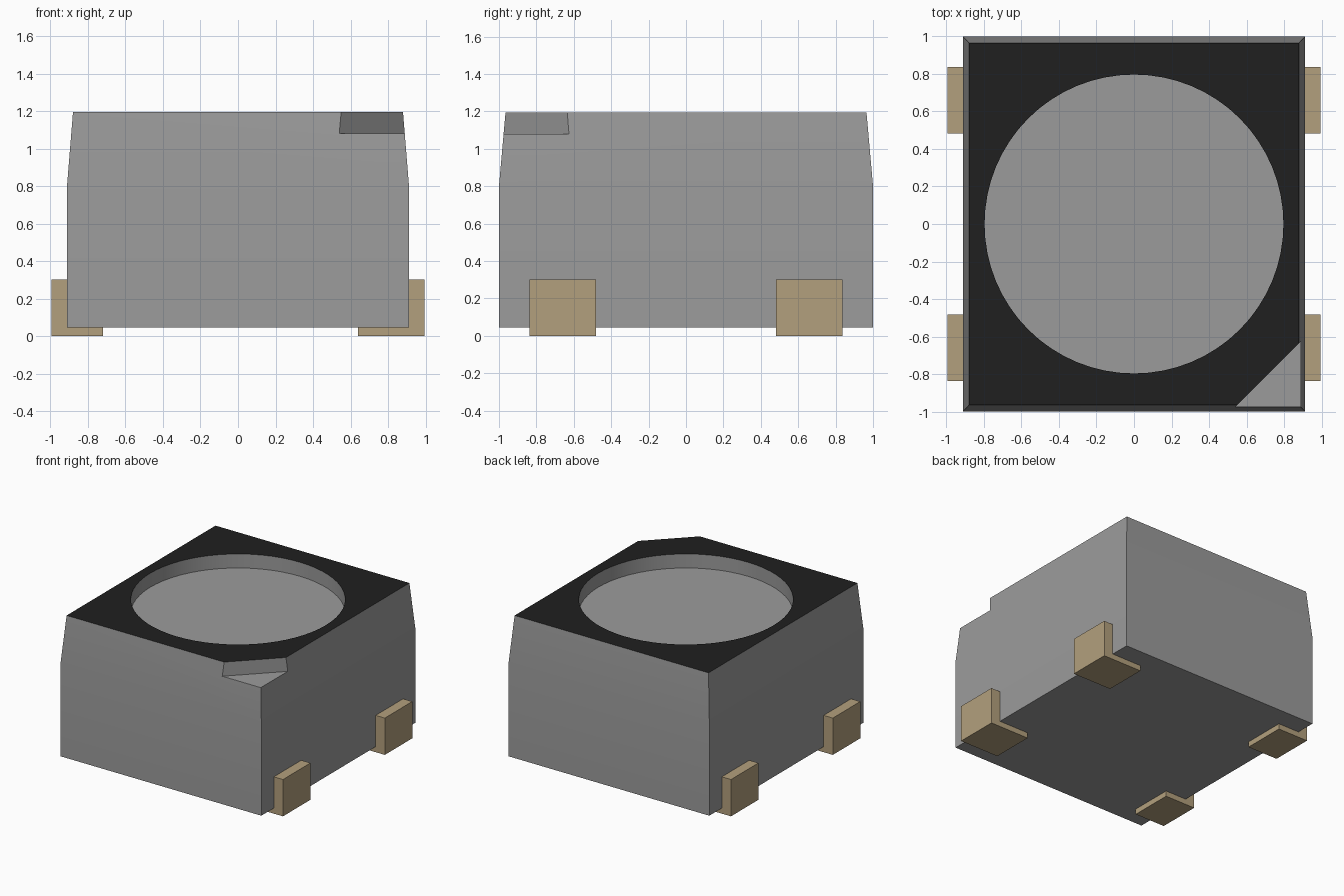
import bpy, bmesh

if "Cube" in bpy.data.objects:
    bpy.data.objects.remove(bpy.data.objects["Cube"])


def material(name, rgb):
    m = bpy.data.materials.new(name)
    m.diffuse_color = (*rgb, 1)
    m.use_nodes = True
    m.node_tree.nodes["Principled BSDF"].inputs["Base Color"].default_value = m.diffuse_color
    return m


grey = material("grey housing", (0.33, 0.33, 0.33))
black = material("black top", (0.014, 0.014, 0.014))
tan = material("tan metal", (0.45, 0.35, 0.205))


def make_object(name, bm, mats):
    bmesh.ops.recalc_face_normals(bm, faces=bm.faces)
    mesh = bpy.data.meshes.new(name)
    bm.to_mesh(mesh)
    bm.free()
    for m in mats:
        mesh.materials.append(m)
    obj = bpy.data.objects.new(name, mesh)
    bpy.context.collection.objects.link(obj)
    return obj


def loft(rings):
    """Closed solid through matching rings of points."""
    bm = bmesh.new()
    rows = [[bm.verts.new(p) for p in ring] for ring in rings]
    n = len(rows[0])
    for a, b in zip(rows, rows[1:]):
        for i in range(n):
            j = (i + 1) % n
            bm.faces.new((a[i], a[j], b[j], b[i]))
    bm.faces.new(rows[0])
    bm.faces.new(rows[-1])
    return bm


def rect(x, y, z):
    return [(-x, -y, z), (x, -y, z), (x, y, z), (-x, y, z)]


# Housing: straight lower walls, tapered upper walls, black top face
bm = loft([rect(0.912, 1, 0.045), rect(0.912, 1, 0.80), rect(0.88, 0.965, 1.195)])
bm.normal_update()
housing = make_object("housing", bm, [grey, black])
for p in housing.data.polygons:
    if p.center.z > 1.19:
        p.material_index = 1

# Cutters: round recess and corner marking notch
bm = bmesh.new()
bmesh.ops.create_cone(bm, cap_ends=True, segments=64, radius1=0.797, radius2=0.797, depth=0.3)
bmesh.ops.translate(bm, verts=bm.verts, vec=(0, 0, 1.08 + 0.15))
recess = make_object("recess_cutter", bm, [grey])
tri = [(0.415, -1.1), (1.015, -1.1), (1.015, -0.5)]
notch = make_object("notch_cutter", loft([[(x, y, z) for x, y in tri] for z in (1.08, 1.3)]), [grey])

bpy.context.view_layer.objects.active = housing
for cutter in (recess, notch):
    mod = housing.modifiers.new(cutter.name, 'BOOLEAN')
    mod.operation = 'DIFFERENCE'
    mod.solver = 'EXACT'
    mod.object = cutter
    bpy.ops.object.modifier_apply(modifier=mod.name)
    bpy.data.objects.remove(cutter)

# Smooth recess wall, sharp edges elsewhere
housing.select_set(True)
bpy.ops.object.shade_smooth_by_angle(angle=0.15)

# Four L-shaped leads; the feet on the right reach further inward
for side, inner, label in ((-1, 0.72, "left"), (1, 0.64, "right")):
    profile = [(0.995, 0), (0.995, 0.302), (0.912, 0.302),
               (0.912, 0.045), (inner, 0.045), (inner, 0)]
    for sy, end in ((-1, "front"), (1, "back")):
        rings = [[(side * x, sy * y, z) for x, z in profile] for y in (0.482, 0.838)]
        make_object(f"{end}_{label}_lead", loft(rings), [tan])
